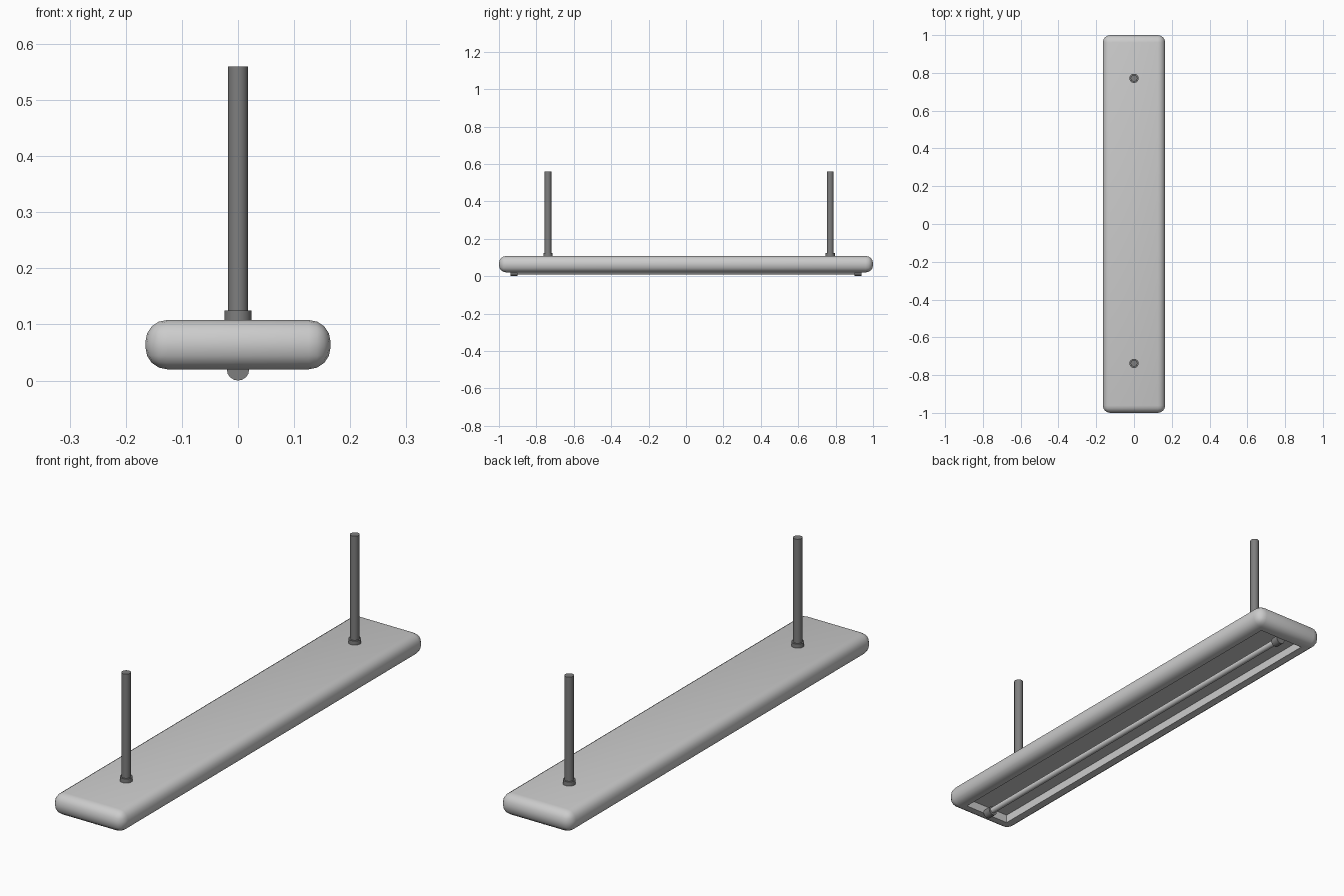
import bpy, bmesh, math
from mathutils import Matrix, Vector

if "Cube" in bpy.data.objects:
    bpy.data.objects.remove(bpy.data.objects["Cube"])


def material(name, v):
    m = bpy.data.materials.new(name)
    m.diffuse_color = (v, v, v, 1)
    m.use_nodes = True
    m.node_tree.nodes["Principled BSDF"].inputs["Base Color"].default_value = m.diffuse_color
    return m


LIGHT = material("light_grey", 0.60)
METAL = material("dark_grey", 0.21)


def finish(name, bm, mat):
    mesh = bpy.data.meshes.new(name)
    bmesh.ops.recalc_face_normals(bm, faces=bm.faces)
    bm.to_mesh(mesh)
    bm.free()
    ob = bpy.data.objects.new(name, mesh)
    bpy.context.collection.objects.link(ob)
    mesh.materials.append(mat)
    bpy.context.view_layer.objects.active = ob
    ob.select_set(True)
    bpy.ops.object.shade_smooth_by_angle(angle=math.radians(35))
    ob.select_set(False)
    return ob


def rod(name, start, end, r, mat, sides=16):
    """Cylinder between two points."""
    a, b = Vector(start), Vector(end)
    d = b - a
    bm = bmesh.new()
    bmesh.ops.create_cone(bm, cap_ends=True, segments=sides, radius1=r, radius2=r, depth=d.length)
    rot = d.to_track_quat('Z', 'Y').to_matrix().to_4x4()
    bm.transform(Matrix.Translation((a + b) / 2) @ rot)
    return finish(name, bm, mat)


# Housing: long rounded slab with a lamp recess in the underside
bm = bmesh.new()
bmesh.ops.create_cube(bm, size=1)
bm.transform(Matrix.Translation((0, 0, 0.064)) @ Matrix.Diagonal((0.33, 2.0, 0.088, 1)))
bmesh.ops.bevel(bm, geom=bm.edges[:], offset=0.039, offset_type='OFFSET',
                segments=4, profile=0.5, affect='EDGES')
bm.normal_update()
under = max((f for f in bm.faces if f.normal.z < -0.99), key=lambda f: f.calc_area())
bmesh.ops.inset_region(bm, faces=[under], thickness=0.028)
ext = bmesh.ops.extrude_face_region(bm, geom=[under])
verts = [g for g in ext["geom"] if isinstance(g, bmesh.types.BMVert)]
bmesh.ops.translate(bm, verts=verts, vec=(0, 0, 0.035))
if under.is_valid:
    bmesh.ops.delete(bm, geom=[under], context='FACES_ONLY')
finish("housing", bm, LIGHT)

# Fluorescent tube with end sockets
rod("tube", (0, -0.92, 0.022), (0, 0.92, 0.022), 0.0125, LIGHT)
for s, n in ((-1, "front"), (1, "back")):
    rod(n + "_socket", (0, s * 0.902, 0.02), (0, s * 0.938, 0.02), 0.02, METAL)

# Hanging rods with collars
for y, n in ((-0.738, "front"), (0.771, "back")):
    rod(n + "_hanging_rod", (0, y, 0.10), (0, y, 0.56), 0.018, METAL)
    rod(n + "_collar", (0, y, 0.10), (0, y, 0.125), 0.0245, METAL)
